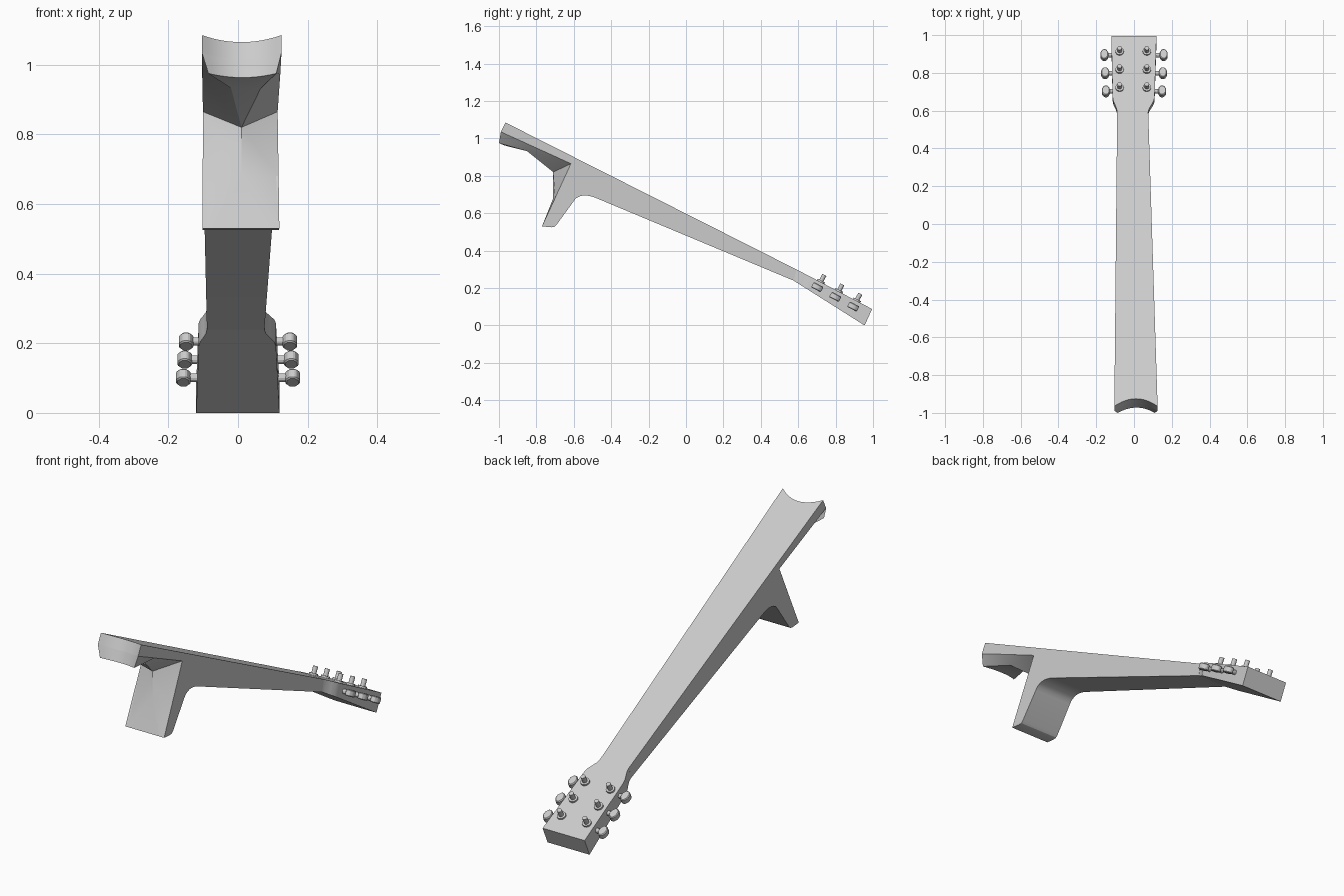
import bpy, bmesh, math
from mathutils import Vector, Matrix

cube = bpy.data.objects.get("Cube")
if cube:
    bpy.data.objects.remove(cube)

GREY = (0.6, 0.6, 0.6, 1)
mat = bpy.data.materials.new("light_grey")
mat.use_nodes = True
mat.diffuse_color = GREY
mat.node_tree.nodes["Principled BSDF"].inputs["Base Color"].default_value = GREY


def finish(bm, name):
    bmesh.ops.recalc_face_normals(bm, faces=bm.faces)
    me = bpy.data.meshes.new(name)
    bm.to_mesh(me)
    bm.free()
    me.materials.append(mat)
    ob = bpy.data.objects.new(name, me)
    bpy.context.collection.objects.link(ob)
    bpy.ops.object.select_all(action='DESELECT')
    ob.select_set(True)
    bpy.context.view_layer.objects.active = ob
    bpy.ops.object.shade_smooth_by_angle(angle=math.radians(25))
    return ob


def loft(bm, rows, ring=False):
    """Skin rows of points; rings are closed around and capped."""
    vs = [[bm.verts.new(p) for p in row] for row in rows]
    n = len(rows[0])
    for a, b in zip(vs, vs[1:]):
        for i in range(n if ring else n - 1):
            j = (i + 1) % n
            bm.faces.new((a[i], a[j], b[j], b[i]))
    if ring:
        bm.faces.new(vs[0])
        bm.faces.new(vs[-1])


def edges_at(y):
    """Left and right edge of the tapering neck."""
    t = (y + 0.965) / 1.565
    return -0.104 + 0.015 * t, 0.125 - 0.05 * t


def top_z(y):
    return 1.085 - 0.505 * (y + 0.965)


def section(top, low, sides=None):
    a, b = sides or edges_at(top[0])
    c, d = sides or edges_at(low[0])
    return [(a, *top), (b, *top), (d, *low), (c, *low)]


# Neck and heel: stations pair a front/top point with a back/bottom point
heel = [((-0.77, 0.53), (-0.72, 0.525)), ((-0.765, 0.541), (-0.705, 0.527)),
        ((-0.76, 0.552), (-0.693, 0.537)), ((-0.64, 0.811), (-0.6, 0.665)),
        ((-0.628, 0.838), (-0.588, 0.68)), ((-0.615, 0.865), (-0.57, 0.69))]
fillet = [(-0.615, -0.55, 0.695), (-0.57, -0.53, 0.695), (-0.53, -0.505, 0.69),
          (-0.48, -0.48, 0.681), (0.59, 0.575, 0.24)]
rows = [section(a, b) for a, b in heel]
rows += [section((y, top_z(y)), (yb, zb)) for y, yb, zb in fillet]
bm = bmesh.new()
loft(bm, rows, ring=True)
finish(bm, "neck_and_heel")

# Headstock: flares from the neck, then runs almost straight
start, end = Vector((0.59, 0.3)), Vector((0.995, 0.088))
start_low, end_low = Vector((0.575, 0.24)), Vector((0.955, 0.0))
flare = [(0, -0.089, 0.075), (0.05, -0.092, 0.08), (0.1, -0.1, 0.092),
         (0.15, -0.109, 0.104), (0.2, -0.113, 0.109), (1, -0.12, 0.119)]
bm = bmesh.new()
loft(bm, [section(start.lerp(end, t), start_low.lerp(end_low, t), (a, b))
          for t, a, b in flare], ring=True)
finish(bm, "headstock")

# Fretboard extension: a slab with a concave front end
N = 12
steps = [i / N for i in range(N + 1)]
scoop = [0.04 * (1 - (2 * t - 1) ** 2) for t in steps]
slab, lip_top, lip_low = [], [], []
for t, s in zip(steps, scoop):
    def across(y):
        a, b = edges_at(y)
        return a + (b - a) * t
    y = -0.965 + s
    xf, xb = across(-0.965), across(-0.615)
    low = (xf, y - 0.025, top_z(y) - 0.05)
    slab.append([(xf, y, top_z(y)), low,
                 (xb, -0.615, 0.865), (xb, -0.615, top_z(-0.615))])
    lip_top.append(low)
    lip_low.append((-0.085 + 0.195 * t, -1.0 + 0.7 * s, 0.975 - 0.3 * s))
bm = bmesh.new()
loft(bm, slab, ring=True)
finish(bm, "fretboard_extension")

# Faceted underside: front lip, wedge below the slab, ridge on the heel
def rib(y_side, z_side, x0, x1, y_mid, z_mid):
    a, b = edges_at(y_side)
    mid = [(x0 + (x1 - x0) * t, y_mid, z_mid) for t in steps]
    return [(a, y_side, z_side)] + mid + [(b, y_side, z_side)]


front = [lip_top[0]] + lip_low + [lip_top[-1]]
ribs = [front,
        rib(-0.85, 0.972, -0.02, 0.065, -0.85, 0.932),
        rib(-0.615, 0.865, 0.01, 0.01, -0.71, 0.82),
        rib(-0.70, 0.68, 0.01, 0.01, -0.71, 0.68),
        rib(-0.77, 0.53, -0.09, 0.1, -0.77, 0.53)]
bm = bmesh.new()
loft(bm, [lip_top, lip_low])
loft(bm, ribs)
bmesh.ops.remove_doubles(bm, verts=bm.verts, dist=0.0005)
finish(bm, "underside_facets")

# Tuners: posts with washers on top, shafts and buttons at the sides
slope = (end - start).normalized()
tilt = Matrix.Rotation(math.atan2(slope.y, slope.x), 4, 'X')


def cylinder(bm, centre, radius, depth, sides, turn=None, scale=(1, 1, 1)):
    m = Matrix.Translation(centre) @ tilt
    if turn:
        m = m @ turn
    m = m @ Matrix.Diagonal((*scale, 1))
    bmesh.ops.create_cone(bm, cap_ends=True, segments=sides, radius1=radius,
                          radius2=radius, depth=depth, matrix=m)


up = tilt.to_3x3() @ Vector((0, 0, 1))
sideways = Matrix.Rotation(math.pi / 2, 4, 'Y')
octagon = Matrix.Rotation(math.pi / 8, 4, 'Z')
for side, label, post_x in ((-1, "right", -0.076), (1, "left", 0.068)):
    for i in range(3):
        y = 0.72 + 0.096 * i
        z = start.y + (y - start.x) * slope.y / slope.x
        base = Vector((post_x, y, z))
        bm = bmesh.new()
        cylinder(bm, base + up * 0.003, 0.022, 0.012, 16)
        cylinder(bm, base + up * 0.018, 0.012, 0.05, 12)
        finish(bm, f"{label}_tuner_post_{i + 1}")

        x = side * (0.149 + 0.004 * i)
        hub = Vector((x, 0.702 + 0.096 * i, 0.205 - 0.052 * i))
        bm = bmesh.new()
        cylinder(bm, hub - Vector((side * 0.03, 0, 0)), 0.012, 0.05, 12, sideways)
        finish(bm, f"{label}_tuner_shaft_{i + 1}")
        bm = bmesh.new()
        bmesh.ops.create_cone(
            bm, cap_ends=True, segments=8, radius1=1.08, radius2=1.08, depth=1,
            matrix=Matrix.Translation(hub) @ tilt
            @ Matrix.Diagonal((0.021, 0.029, 0.032, 1)) @ octagon)
        bmesh.ops.bevel(bm, geom=bm.edges[:], offset=0.004, segments=1,
                        affect='EDGES')
        finish(bm, f"{label}_tuner_button_{i + 1}")
